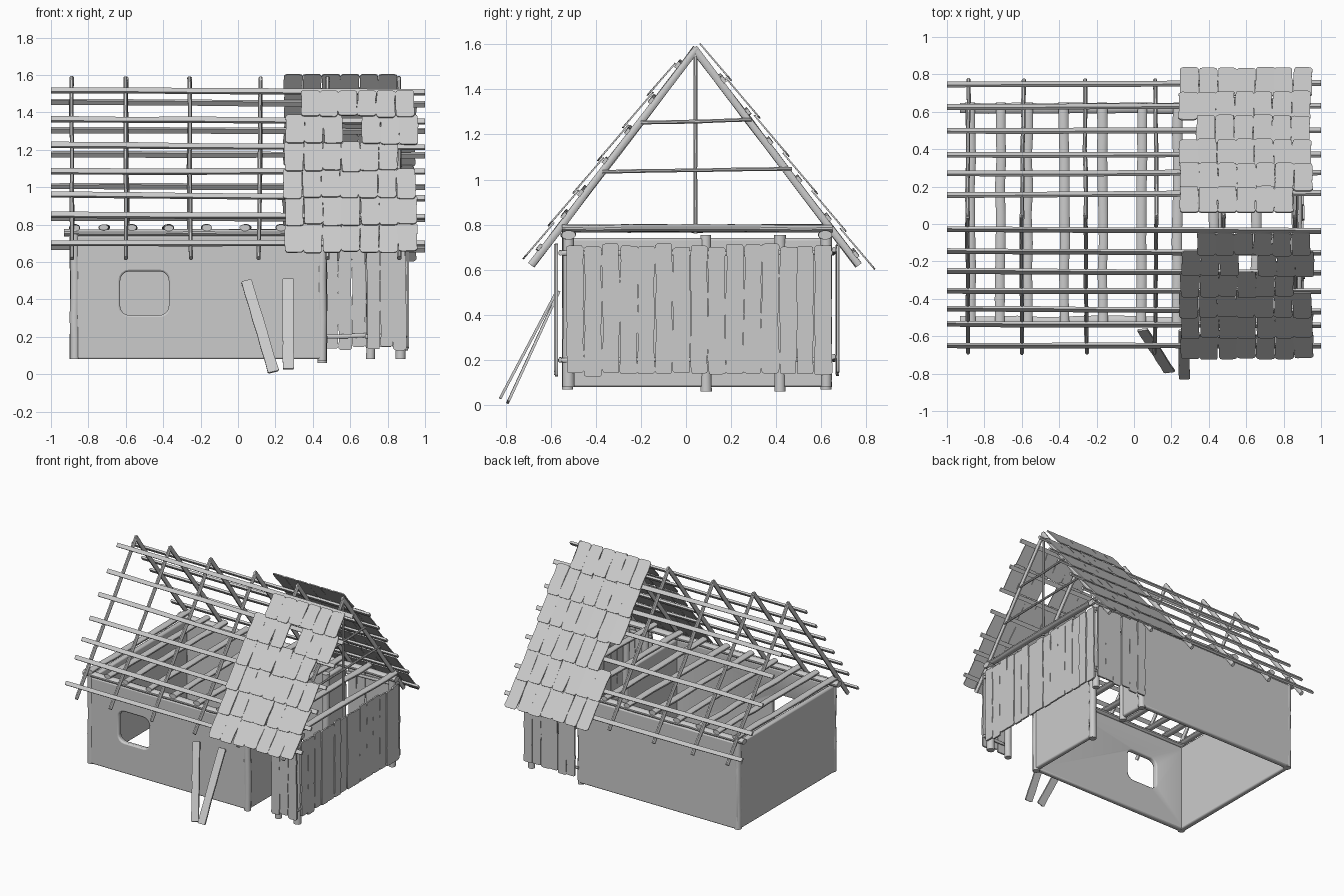
import bpy, bmesh, math, random
from mathutils import Vector as V

if "Cube" in bpy.data.objects:
    bpy.data.objects.remove(bpy.data.objects["Cube"])

random.seed(4)
R = random.uniform


def finish(name, bm, angle=40):
    bmesh.ops.recalc_face_normals(bm, faces=bm.faces)
    me = bpy.data.meshes.new(name)
    bm.to_mesh(me)
    bm.free()
    ob = bpy.data.objects.new(name, me)
    bpy.context.collection.objects.link(ob)
    bpy.ops.object.select_all(action='DESELECT')
    bpy.context.view_layer.objects.active = ob
    ob.select_set(True)
    bpy.ops.object.shade_smooth_by_angle(angle=math.radians(angle))
    return ob


def loft(bm, rings):
    n = len(rings[0])
    vs = [[bm.verts.new(p) for p in r] for r in rings]
    for a, b in zip(vs, vs[1:]):
        for i in range(n):
            bm.faces.new((a[i], a[(i + 1) % n], b[(i + 1) % n], b[i]))
    bm.faces.new(vs[0][::-1])
    bm.faces.new(vs[-1])


def pole(bm, a, b, ru, rv, n_axis=(0, 0, 1), sides=10, segs=6, wob=0.004):
    """Slightly crooked pole; rv is the radius along n_axis."""
    a, b, n_axis = V(a), V(b), V(n_axis)
    u = (b - a).cross(n_axis).normalized()
    w = u.cross(b - a).normalized()
    rings = []
    for i in range(segs + 1):
        c = a.lerp(b, i / segs) + u * R(-wob, wob) + w * R(-wob, wob) * 0.6
        k = R(0.93, 1.07)
        rings.append([c + (u * math.cos(t) * ru + w * math.sin(t) * rv) * k
                      for t in (2 * math.pi * (j + 0.5) / sides for j in range(sides))])
    loft(bm, rings)


def board(bm, a, b, width, normal, th=0.012, wob=0.004, corner=0.012):
    """Hand-cut board from a to b with rounded corners and wavy edges."""
    a, b, normal = V(a), V(b), V(normal).normalized()
    L = (b - a).length
    d = (b - a) / L
    u = d.cross(normal).normalized()
    n = max(3, int(L / 0.07))
    st = [(0, corner), (corner * 0.3, corner * 0.3), (corner, 0)]
    st += [(L * i / n, 0) for i in range(1, n)]
    st += [(L - corner, 0), (L - corner * 0.3, corner * 0.3), (L, corner)]
    rings = []
    for s, cut in st:
        l = -width / 2 + cut + R(-wob, wob) * 0.6
        r = width / 2 - cut + R(-wob, wob) * 0.6
        c = a + d * s
        h = normal * th / 2
        rings.append([c + u * l - h, c + u * r - h, c + u * r + h, c + u * l + h])
    loft(bm, rings)


# Roof coordinates: distance s down the slope, offset n above the rafter axis
def slope(x, s, n, side):
    return V((x, 0.04 + side * (s * 0.605 + n * 0.796), 1.575 - s * 0.796 + n * 0.605))


def slope_normal(side):
    return V((0, side * 0.796, 0.605))


# Plastered walls
def wall(name, x0, x1, y0, y1, window=None):
    bm = bmesh.new()
    bmesh.ops.create_cube(bm, size=1)
    for v in bm.verts:
        v.co = V(((x0 + x1) / 2 + v.co.x * (x1 - x0), (y0 + y1) / 2 + v.co.y * (y1 - y0),
                  0.41 + v.co.z * 0.66))
    ob = finish(name, bm)
    if window:
        wx0, wx1, wz0, wz1 = window
        cb = bmesh.new()
        r, rings = 0.05, []
        for y in (y0 - 0.1, y1 + 0.1):
            ring = []
            for cx, cz, q in ((wx1 - r, wz1 - r, 0), (wx0 + r, wz1 - r, 1),
                              (wx0 + r, wz0 + r, 2), (wx1 - r, wz0 + r, 3)):
                for k in range(5):
                    t = (q + k / 4) * math.pi / 2
                    ring.append((cx + r * math.cos(t), y, cz + r * math.sin(t)))
            rings.append(ring)
        loft(cb, rings)
        cut = finish("window_cutter", cb)
        cut.hide_render = True
        m = ob.modifiers.new("window", 'BOOLEAN')
        m.object = cut
        m.solver = 'EXACT'
        bpy.context.view_layer.objects.active = ob
        bpy.ops.object.modifier_apply(modifier="window")
        bpy.data.objects.remove(cut)
    bv = ob.modifiers.new("soft_edges", 'BEVEL')
    bv.width = 0.01
    bv.segments = 2


wall("front_wall", -0.89, 0.465, -0.545, -0.505, (-0.63, -0.37, 0.315, 0.55))
wall("back_wall", -0.89, 0.465, 0.605, 0.645)
wall("left_wall", -0.895, -0.855, -0.54, 0.64)
wall("partition_wall_front", 0.43, 0.467, -0.54, 0.08)
wall("partition_wall_back", 0.43, 0.467, 0.43, 0.64)

# Upright posts
bm = bmesh.new()
for x, y, z in ((-0.873, -0.525, 0.08), (-0.873, 0.62, 0.08), (0.45, -0.525, 0.07),
                (0.45, 0.62, 0.07), (0.45, 0.088, 0.06), (0.45, 0.418, 0.06),
                (0.71, -0.522, 0.08), (0.87, -0.522, 0.08), (0.87, 0.622, 0.08)):
    pole(bm, (x, y, z), (x, y, 0.755), 0.026, 0.026, (0, 1, 0), 12, 6, 0.002)
finish("posts", bm)

# Wall plates and ceiling beams
bm = bmesh.new()
for y in (-0.523, 0.62):
    pole(bm, (-0.93, y, 0.755), (0.91, y, 0.755), 0.03, 0.02, sides=12, segs=12)
finish("wall_plates", bm)
bm = bmesh.new()
for x in (-0.87, -0.72, -0.57, -0.37, -0.165, 0.04, 0.23, 0.43, 0.65, 0.87):
    pole(bm, (x, -0.55, 0.783), (x + R(-0.01, 0.01), 0.65, 0.783), 0.027, 0.017, sides=12, segs=8)
finish("ceiling_beams", bm)

# Rafters
bm = bmesh.new()
for x in (-0.89, -0.6, -0.26, 0.12, 0.48, 0.86):
    for side in (-1, 1):
        pole(bm, slope(x, -0.01, 0, side), slope(x + R(-0.01, 0.01), 1.2, 0, side),
             0.012, 0.017, slope_normal(side), 8, 6, 0.003)
finish("rafters", bm)

# Gable truss on the open end
bm = bmesh.new()
pole(bm, (0.86, 0.042, 0.76), (0.86, 0.042, 1.57), 0.009, 0.009, (0, 1, 0), 8, 6, 0.001)
for z, y0, y1 in ((1.257, -0.2, 0.29), (1.04, -0.37, 0.47)):
    pole(bm, (0.87, y0, z - 0.005), (0.87, y1, z + 0.008), 0.009, 0.009, sides=8, wob=0.002)
finish("gable_truss", bm)

# Roof battens
bm = bmesh.new()
for side, ys in ((-1, (-0.035, -0.15, -0.255, -0.36, -0.46, -0.54, -0.65)),
                 (1, (0.16, 0.27, 0.37, 0.5, 0.63, 0.75))):
    for y in ys:
        s = (abs(y - 0.04) - 0.016) / 0.605
        pole(bm, slope(-1, s - R(-0.002, 0.012), 0.02, side),
             slope(1, s + R(-0.002, 0.012), 0.02, side),
             0.021, 0.011, slope_normal(side), 4, 5, 0.002)
finish("roof_battens", bm, 30)


# Roof shingles in overlapping rows with a few missing
def shingles(name, side, s0, s1, missing):
    bm = bmesh.new()
    step = (s1 - s0) / 6
    for row in range(6):
        shift = R(-0.012, 0.012)
        for col in range(7):
            if (row, col) in missing:
                continue
            x = 0.294 + col * 0.101 + shift
            top = s0 + row * step - (0.02 if row else 0)
            low = s0 + (row + 1) * step + R(-0.006, 0.01)
            board(bm, slope(x, top, 0.034, side), slope(x + R(-0.004, 0.004), low, 0.046, side),
                  0.1, slope_normal(side), 0.007, 0.006, 0.016)
    finish(name, bm)


shingles("front_shingles", -1, 0.1, 1.19, {(0, 0), (1, 3), (2, 6)})
shingles("back_shingles", 1, -0.01, 1.25, {(0, 6), (3, 0)})

# Plank walls of the lean-to
def planks(name, start, step, count, normal):
    bm = bmesh.new()
    for i in range(count):
        p = V(start) + V(step) * (i + 0.5) + V(normal) * R(-0.004, 0.004)
        lean = V(step).normalized() * R(-0.004, 0.004)
        board(bm, p + V((0, 0, 0.14 + R(-0.015, 0.012))), p + lean + V((0, 0, 0.71 + R(-0.01, 0.008))),
              V(step).length * 0.97, normal, 0.012, 0.006, 0.01)
    finish(name, bm)


planks("right_planks", (0.905, -0.53, 0), (0, 0.0785, 0), 15, (1, 0, 0))
planks("front_planks", (0.69, -0.576, 0), (0.07, 0, 0), 3, (0, -1, 0))
planks("back_planks", (0.465, 0.672, 0), (0.072, 0, 0), 6, (0, 1, 0))

# Rails behind the planks
bm = bmesh.new()
for z in (0.2, 0.675):
    pole(bm, (0.893, -0.55, z), (0.893, 0.65, z), 0.009, 0.012, sides=8)
    pole(bm, (0.68, -0.557, z), (0.9, -0.557, z), 0.009, 0.012, sides=8, wob=0.002)
    pole(bm, (0.45, 0.655, z), (0.9, 0.655, z + 0.015), 0.009, 0.012, sides=8, wob=0.002)
finish("plank_rails", bm)

# Loose boards leaning on the front wall
bm = bmesh.new()
for a, b in (((0.19, -0.79, 0.012), (0.045, -0.565, 0.5)), ((0.268, -0.825, 0.028), (0.268, -0.57, 0.51))):
    n = V((0, -0.88, 0.47))
    board(bm, a, b, 0.058, n, 0.012, 0.003, 0.006)
finish("leaning_boards", bm)
